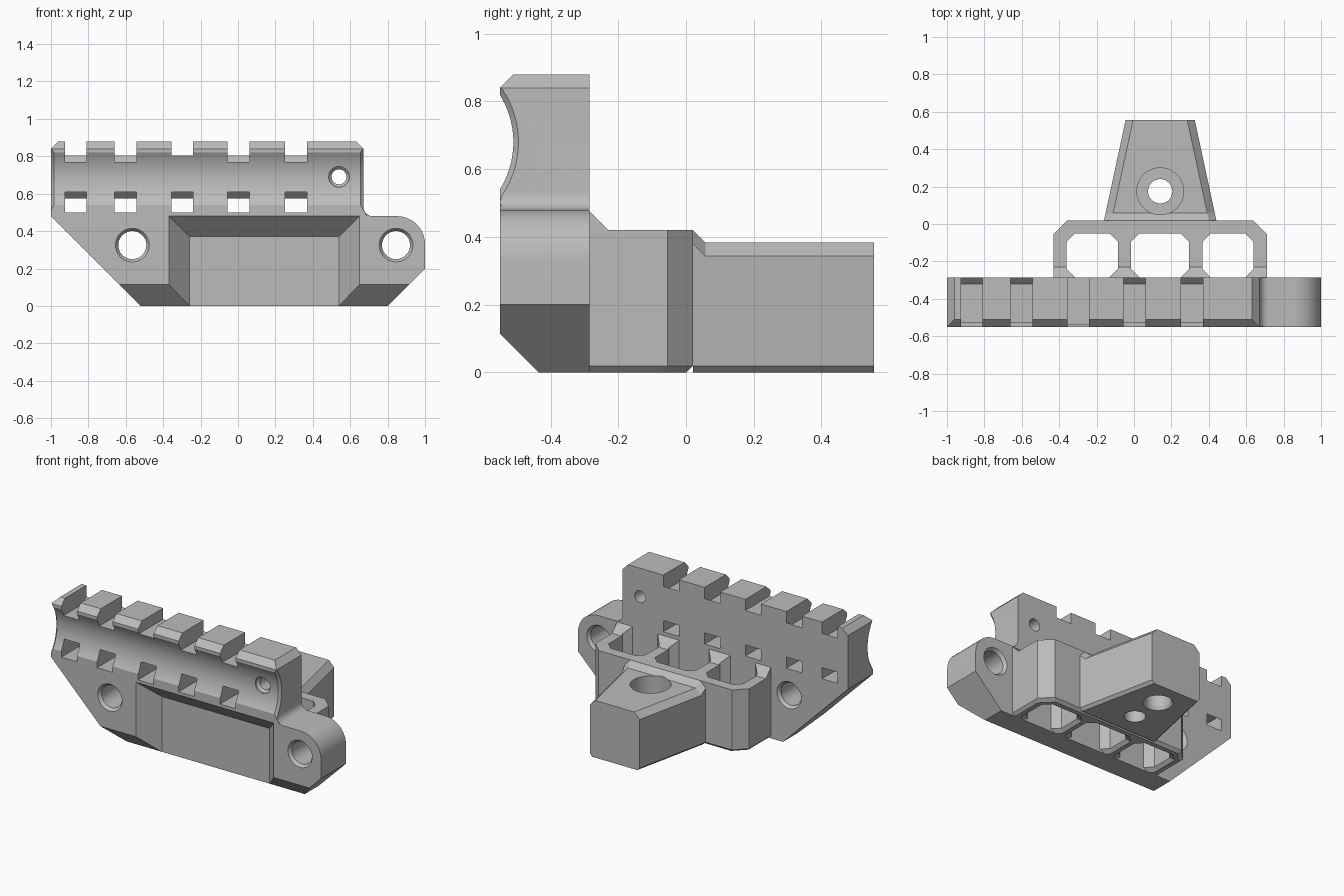
import bpy, bmesh, math

if "Cube" in bpy.data.objects:
    bpy.data.objects.remove(bpy.data.objects["Cube"], do_unlink=True)

grey = bpy.data.materials.new("plain grey")
grey.use_nodes = True
grey.diffuse_color = (0.5, 0.5, 0.5, 1)
grey.node_tree.nodes["Principled BSDF"].inputs["Base Color"].default_value = (0.5, 0.5, 0.5, 1)


def loft(name, rings):
    """Closed solid skinned through rings of equal length."""
    bm = bmesh.new()
    loops = [[bm.verts.new(p) for p in ring] for ring in rings]
    for a, b in zip(loops, loops[1:]):
        for i in range(len(a)):
            j = (i + 1) % len(a)
            bm.faces.new((a[i], a[j], b[j], b[i]))
    bm.faces.new(loops[0])
    bm.faces.new(loops[-1])
    bmesh.ops.recalc_face_normals(bm, faces=bm.faces)
    mesh = bpy.data.meshes.new(name)
    bm.to_mesh(mesh)
    bm.free()
    mesh.materials.append(grey)
    obj = bpy.data.objects.new(name, mesh)
    bpy.context.collection.objects.link(obj)
    return obj


def place(axis, u, v, w):
    """Point with w along the axis and u, v across it."""
    return {"x": (w, u, v), "y": (u, w, v), "z": (u, v, w)}[axis]


def prism(name, axis, pts, start, end):
    return loft(name, [[place(axis, u, v, w) for u, v in pts] for w in (start, end)])


def turned(name, axis, u, v, stations, n=48):
    """Round solid from (position, radius) stations along an axis."""
    angles = [2 * math.pi * i / n for i in range(n)]
    return loft(name, [[place(axis, u + r * math.cos(a), v + r * math.sin(a), w)
                        for a in angles] for w, r in stations])


def arc(cx, cz, r, a0, a1, n=12):
    steps = [math.radians(a0 + (a1 - a0) * i / n) for i in range(n + 1)]
    return [(cx + r * math.cos(a), cz + r * math.sin(a)) for a in steps]


def activate(obj):
    bpy.ops.object.select_all(action="DESELECT")
    obj.select_set(True)
    bpy.context.view_layer.objects.active = obj


def cut(target, cutter, keep=False):
    mod = target.modifiers.new("cut", "BOOLEAN")
    mod.operation, mod.solver, mod.object = "DIFFERENCE", "EXACT", cutter
    activate(target)
    bpy.ops.object.modifier_apply(modifier=mod.name)
    if not keep:
        bpy.data.objects.remove(cutter, do_unlink=True)


FRONT, BACK, REAR = -0.55, -0.285, 0.02
MID = 0.14

# Rail plate with rounded lug
outline = [(-1, 0.48), (-0.52, 0), (0.8, 0), (1, 0.2)]
outline += arc(0.85, 0.33, 0.15, 0, 90)
outline += arc(0.72, 0.53, 0.05, 270, 180, 6)
outline += [(0.67, 0.84), (0.63, 0.88), (-0.96, 0.88), (-1, 0.84)]
plate = prism("rail_plate", "y", outline, FRONT, BACK)

# Front edge chamfers, top and bottom
cut(plate, prism("top_chamfer", "x", [(-0.57, 0.82), (-0.49, 0.9), (-0.57, 0.9)], -1.1, 1.1))
cut(plate, prism("bottom_chamfer", "x", [(-0.57, 0.135), (-0.42, -0.015), (-0.57, -0.015)], -1.1, 1.1))

# Long concave groove with flared ends
cut(plate, turned("groove", "x", -0.775, 0.68,
                  [(-1.02, 0.3), (-0.985, 0.265), (0.655, 0.265), (0.69, 0.3)], 128))

# Sloped recess in the front
recess = []
for y, g in ((FRONT - 0.0115, 0.121), (-0.435, 0)):
    recess.append([(-0.26 - g, y, -0.1), (0.54 + g, y, -0.1),
                   (0.54 + g, y, 0.37 + g), (-0.26 - g, y, 0.37 + g)])
cut(plate, loft("recess", recess))

# Rail slots and the windows below them
for i, x in enumerate((-0.867, -0.602, -0.298, 0.003, 0.31)):
    floor = 0.805 if i == 2 else 0.77
    slot = [(-0.6, 1), (-0.6, floor), (-0.32, floor), (BACK, 0.805), (-0.2, 0.805), (-0.2, 1)]
    window = [(-0.6, 0.5), (-0.2, 0.5), (-0.2, 0.575), (BACK, 0.575), (-0.32, 0.61), (-0.6, 0.61)]
    for pts in (slot, window):
        cut(plate, prism("slot", "x", pts, x - 0.058, x + 0.058))

# Bolt holes and the small pin hole
for x in (-0.565, 0.845):
    cut(plate, turned("bolt_hole", "y", x, 0.325, [
        (-0.6, 0.09), (-0.55, 0.09), (-0.53, 0.075), (-0.305, 0.075), (BACK, 0.09), (-0.2, 0.09)]))
cut(plate, turned("pin_hole", "y", 0.54, 0.69, [
    (-0.6, 0.055), (-0.5, 0.055), (-0.485, 0.04), (-0.2, 0.04)]))


# Pocket block behind the plate
def block_ring(z, g):
    w, y, c = 0.57 - g, REAR - g, 0.075
    return [(MID - w, BACK, z), (MID + w, BACK, z), (MID + w, y - c, z),
            (MID + w - c, y, z), (MID - w + c, y, z), (MID - w, y - c, z)]


block = loft("pocket_block", [block_ring(0, 0.018), block_ring(0.018, 0), block_ring(0.42, 0)])
wedge = prism("block_root", "x", [(BACK, 0.42), (-0.23, 0.42), (BACK, 0.475)], MID - 0.57, MID + 0.57)


# Three chamfered pockets, flared at the bottom
def pocket_ring(x0, x1, z, g):
    x0, x1, y0, y1, c = x0 - g, x1 + g, BACK - g, -0.05 + g, 0.045
    return [(x0 + c, y0, z), (x1 - c, y0, z), (x1, y0 + c, z), (x1, y1 - c, z),
            (x1 - c, y1, z), (x0 + c, y1, z), (x0, y1 - c, z), (x0, y0 + c, z)]


for x0, x1 in ((-0.36, -0.085), (-0.015, 0.295), (0.365, 0.64)):
    pocket = loft("pocket", [pocket_ring(x0, x1, -0.01, 0.03), pocket_ring(x0, x1, 0.02, 0),
                             pocket_ring(x0, x1, 0.6, 0)])
    cut(wedge, pocket, keep=True)
    cut(block, pocket)


# Tapered tail
def tail_ring(y, w, top):
    half = [(w - 0.018, 0), (w, 0.018), (w, top - 0.04), (w - 0.04, top)]
    return [(MID + x, y, z) for x, z in half] + [(MID - x, y, z) for x, z in reversed(half)]


tail = loft("tail", [tail_ring(REAR, 0.3, 0.42), tail_ring(0.058, 0.292, 0.383),
                     tail_ring(0.555, 0.185, 0.383)])
cut(tail, turned("stepped_hole", "z", MID, 0.175, [
    (-0.1, 0.065), (0.12, 0.065), (0.12, 0.125), (0.6, 0.125)]))
cut(tail, turned("blind_hole", "z", MID, 0.39, [(-0.02, 0.1), (0.02, 0.08), (0.25, 0.08)]))

for obj in (plate, block, wedge, tail):
    activate(obj)
    bpy.ops.object.shade_smooth_by_angle(angle=math.radians(25))
